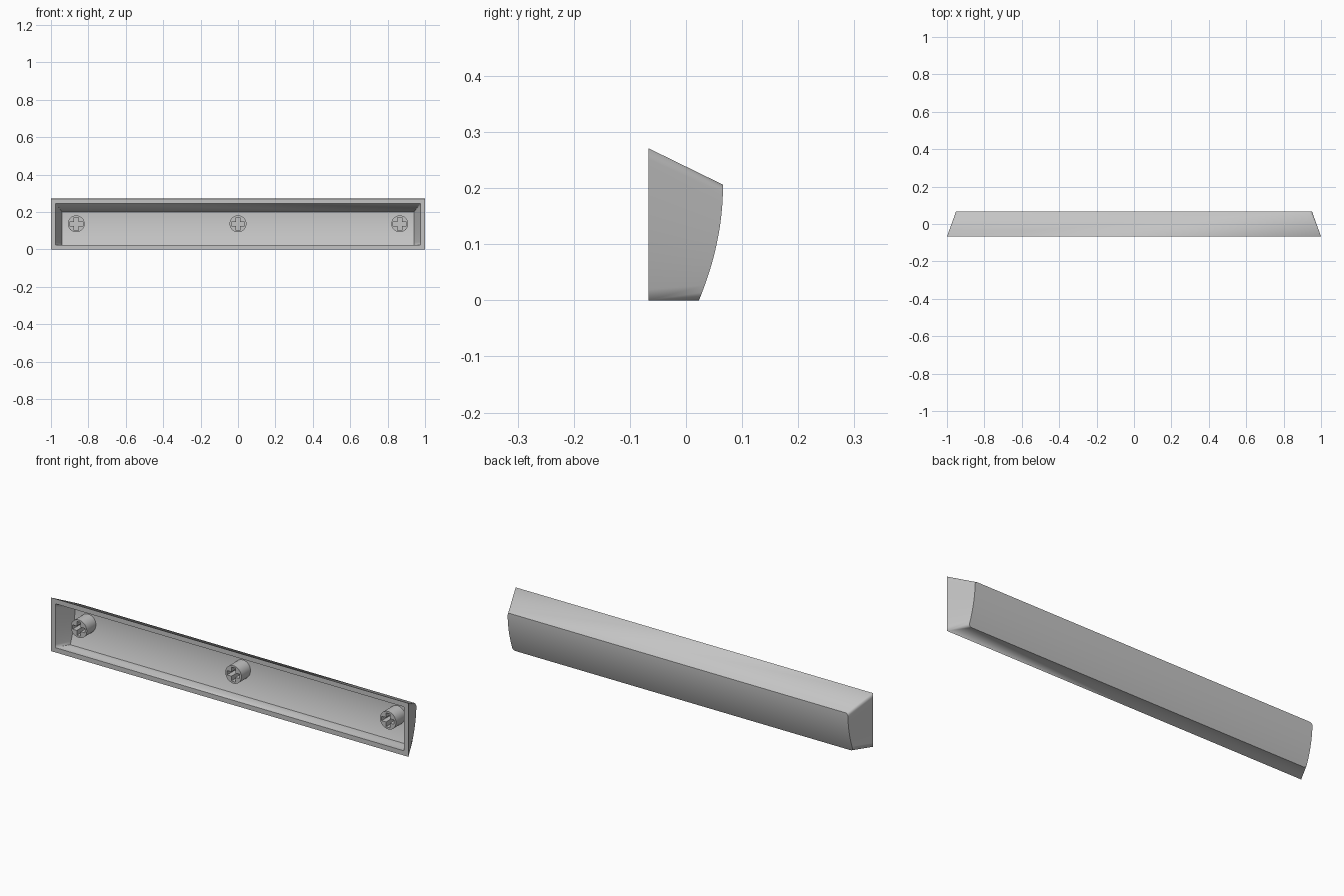
import bpy
import bmesh
import math

if "Cube" in bpy.data.objects:
    bpy.data.objects.remove(bpy.data.objects["Cube"], do_unlink=True)

grey = bpy.data.materials.new("plain_grey")
grey.use_nodes = True
COLOUR = (0.55, 0.55, 0.55, 1)
grey.diffuse_color = COLOUR
grey.node_tree.nodes["Principled BSDF"].inputs["Base Color"].default_value = COLOUR

RIM_Y = -0.067
ARC, ROWS = 5, 14


def finish(name, bm):
    bmesh.ops.remove_doubles(bm, verts=bm.verts, dist=1e-5)
    bmesh.ops.recalc_face_normals(bm, faces=bm.faces)
    mesh = bpy.data.meshes.new(name)
    bm.to_mesh(mesh)
    bm.free()
    mesh.materials.append(grey)
    obj = bpy.data.objects.new(name, mesh)
    bpy.context.collection.objects.link(obj)
    return obj


def activate(obj):
    bpy.ops.object.select_all(action="DESELECT")
    obj.select_set(True)
    bpy.context.view_layer.objects.active = obj


def face(bm, verts):
    # Skip corners that collapse onto one point
    unique = []
    for v in verts:
        if all((v.co - u.co).length > 1e-6 for u in unique):
            unique.append(v)
    if len(unique) > 2:
        bm.faces.new(unique)


def skin(bm, rim, back, radius, y_low, y_high):
    """Loft a flat rim rectangle to a curved, round-cornered panel."""
    rim_x, rim_z0, rim_z1 = rim
    back_x, z0, z1 = back
    quarter = [math.pi / 2 * i / ARC for i in range(ARC + 1)]
    rows = [(z0 + radius * (1 - math.cos(a)), radius * (1 - math.sin(a)), 0) for a in quarter]
    for i in range(1, ROWS):
        t = i / ROWS
        rows.append((z0 + radius + (z1 - z0 - 2 * radius) * t, 0, t))
    rows += [(z1 - radius * (1 - math.cos(a)), radius * (1 - math.sin(a)), 1)
             for a in reversed(quarter)]
    rims, backs = [], []
    for z, inset, t in rows:
        s = (z - z0) / (z1 - z0)
        y = y_low + (y_high - y_low) * (1 - (1 - s) ** 2)
        rz = rim_z0 + (rim_z1 - rim_z0) * t
        rims.append([bm.verts.new((k * rim_x, RIM_Y, rz)) for k in (-1, 1)])
        backs.append([bm.verts.new((k * (back_x - inset), y, z)) for k in (-1, 1)])
    for i in range(len(rows) - 1):
        face(bm, [*backs[i], *reversed(backs[i + 1])])
        for k in (0, 1):
            face(bm, [rims[i][k], rims[i + 1][k], backs[i + 1][k], backs[i][k]])
    for i in (0, -1):
        face(bm, [*rims[i], *reversed(backs[i])])
    return rims


# Hollow bar: outer skin, inner skin and the flat rim joining them
bm = bmesh.new()
outer = skin(bm, (1.0, 0.0, 0.271), (0.952, 0.0, 0.206), 0.014, 0.023, 0.066)
inner = skin(bm, (0.975, 0.024, 0.246), (0.94, 0.022, 0.2), 0.002, 0.002, 0.04)
for a, b, c, d in zip(outer, outer[1:], inner, inner[1:]):
    for k in (0, 1):
        face(bm, [a[k], b[k], d[k], c[k]])
for i in (0, -1):
    face(bm, [*outer[i], *reversed(inner[i])])
shell = finish("bar_shell", bm)
activate(shell)
bpy.ops.object.shade_smooth_by_angle(angle=math.radians(30))


def box(name, size, location):
    bm = bmesh.new()
    bmesh.ops.create_cube(bm, size=1)
    bmesh.ops.scale(bm, vec=size, verts=bm.verts)
    bmesh.ops.translate(bm, vec=location, verts=bm.verts)
    obj = finish(name, bm)
    obj.hide_render = True
    return obj


# Mounting posts with cross-shaped sockets
STEM_Z, STEM_FRONT, STEM_BACK = 0.137, -0.037, 0.042
for name, x in (("right_post", -0.865), ("middle_post", 0), ("left_post", 0.865)):
    bm = bmesh.new()
    bmesh.ops.create_cone(bm, cap_ends=True, segments=40, radius1=0.045, radius2=0.045,
                          depth=STEM_BACK - STEM_FRONT)
    for v in bm.verts:
        px, py, pz = v.co
        v.co = (x + px, (STEM_FRONT + STEM_BACK) / 2 + pz, STEM_Z + py)
    post = finish(name, bm)
    activate(post)
    for w, h in ((0.07, 0.022), (0.022, 0.07)):
        cutter = box("socket_cutter", (w, 0.12, h), (x, STEM_FRONT, STEM_Z))
        mod = post.modifiers.new("socket", "BOOLEAN")
        mod.object = cutter
        mod.operation = "DIFFERENCE"
        mod.solver = "EXACT"
        bpy.ops.object.modifier_apply(modifier=mod.name)
        bpy.data.objects.remove(cutter, do_unlink=True)
    bpy.ops.object.shade_smooth_by_angle(angle=math.radians(30))
